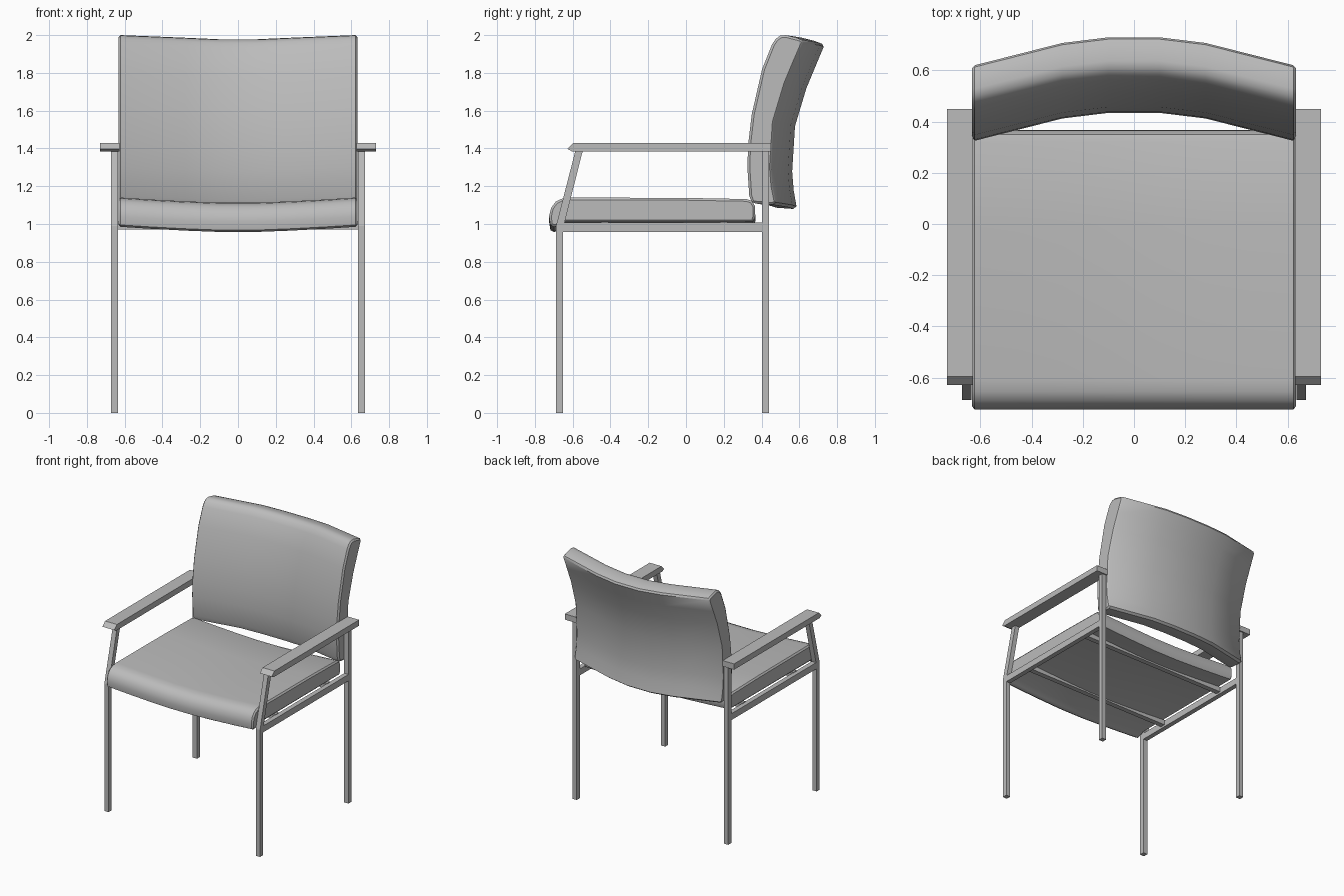
import bpy, bmesh, math
from mathutils import Vector

cube = bpy.data.objects.get("Cube")
if cube:
    bpy.data.objects.remove(cube, do_unlink=True)

grey = bpy.data.materials.new("plain grey")
grey.use_nodes = True
grey.diffuse_color = (0.5, 0.5, 0.5, 1)
grey.node_tree.nodes["Principled BSDF"].inputs["Base Color"].default_value = (0.5, 0.5, 0.5, 1)


def finish(name, bm, smooth=False):
    bmesh.ops.recalc_face_normals(bm, faces=bm.faces)
    mesh = bpy.data.meshes.new(name)
    bm.to_mesh(mesh)
    bm.free()
    mesh.materials.append(grey)
    obj = bpy.data.objects.new(name, mesh)
    bpy.context.collection.objects.link(obj)
    if smooth:
        bpy.ops.object.select_all(action='DESELECT')
        obj.select_set(True)
        bpy.context.view_layer.objects.active = obj
        bpy.ops.object.shade_smooth_by_angle(angle=math.radians(35))
    return obj


def loft(name, profile, stations, smooth=False):
    """Sweep a (y, z) profile along x; each station is (x, dy, dz, inset)."""
    bm = bmesh.new()
    pts = [Vector(p) for p in profile]
    n = len(pts)
    rings = []
    for x, dy, dz, inset in stations:
        ring = []
        for i, p in enumerate(pts):
            a = (p - pts[i - 1]).normalized()
            b = (pts[(i + 1) % n] - p).normalized()
            t = (a + b).normalized()
            q = p + Vector((t.y, -t.x)) * inset
            ring.append(bm.verts.new((x, q.x + dy, q.y + dz)))
        rings.append(ring)
    for r, s in zip(rings, rings[1:]):
        for i in range(n):
            j = (i + 1) % n
            bm.faces.new((r[i], r[j], s[j], s[i]))
    bm.faces.new(rings[0])
    bm.faces.new(rings[-1])
    return finish(name, bm, smooth)


def mirrored(half):
    return [(-x, dy, dz, i) for x, dy, dz, i in half] + \
           [(x, dy, dz, i) for x, dy, dz, i in reversed(half)]


def prism(name, profile, x0, x1):
    return loft(name, profile, [(x0, 0, 0, 0), (x1, 0, 0, 0)])


def rect(y0, y1, z0, z1):
    return [(y0, z0), (y0, z1), (y1, z1), (y1, z0)]


# Seat cushion: rounded front lip, dished across its width
seat = [(-.67, .99), (-.70, .985), (-.718, .995), (-.725, 1.04), (-.714, 1.085),
        (-.69, 1.118), (-.655, 1.135), (-.61, 1.14), (0, 1.138), (.32, 1.132),
        (.35, 1.122), (.365, 1.095), (.367, 1.04), (.355, 1.012), (-.64, 1.01)]
loft("seat_cushion", seat, mirrored([
    (.632, 0, 0, .012), (.622, 0, 0, 0), (.45, 0, -.011, 0),
    (.28, 0, -.02, 0), (.1, 0, -.027, 0)]), True)

# Backrest: reclined pad, wrapped around the sitter
back = [(.345, 1.115), (.332, 1.15), (.322, 1.3), (.326, 1.42), (.345, 1.58),
        (.40, 1.82), (.452, 1.95), (.472, 1.98), (.495, 1.997), (.525, 2.0),
        (.585, 1.985), (.61, 1.975), (.617, 1.96), (.575, 1.86), (.525, 1.74),
        (.465, 1.54), (.45, 1.3), (.458, 1.2), (.473, 1.115), (.455, 1.102), (.37, 1.108)]
loft("backrest", back, mirrored([
    (.632, .004, 0, .012), (.622, .003, 0, 0),
    (.28, .09, -.014, 0), (.1, .112, -.022, 0)]), True)

# Side frames: legs, slanted arm supports, rails and armrests
for side, s in (("left", 1), ("right", -1)):
    a, b = s * .635, s * .672
    prism(side + "_front_leg", [(-.688, 0), (-.688, .99), (-.68, 1.01), (-.645, 1.0), (-.65, .98), (-.65, 0)], a, b)
    prism(side + "_arm_support", [(-.688, .99), (-.585, 1.39), (-.546, 1.39), (-.65, .98)], a, b)
    prism(side + "_rear_leg", rect(.402, .44, 0, 1.39), a, b)
    prism(side + "_seat_rail", rect(-.66, .41, .957, 1.007), a, b)
    prism(side + "_armrest", [(-.605, 1.385), (-.628, 1.398), (-.595, 1.43), (.45, 1.43), (.45, 1.385)],
          s * .628, s * .73)

# Cross bars under the seat
for name, y in (("front_cross_bar", -.43), ("rear_cross_bar", .2)):
    prism(name, rect(y - .02, y + .02, .972, 1.012), -.64, .64)
